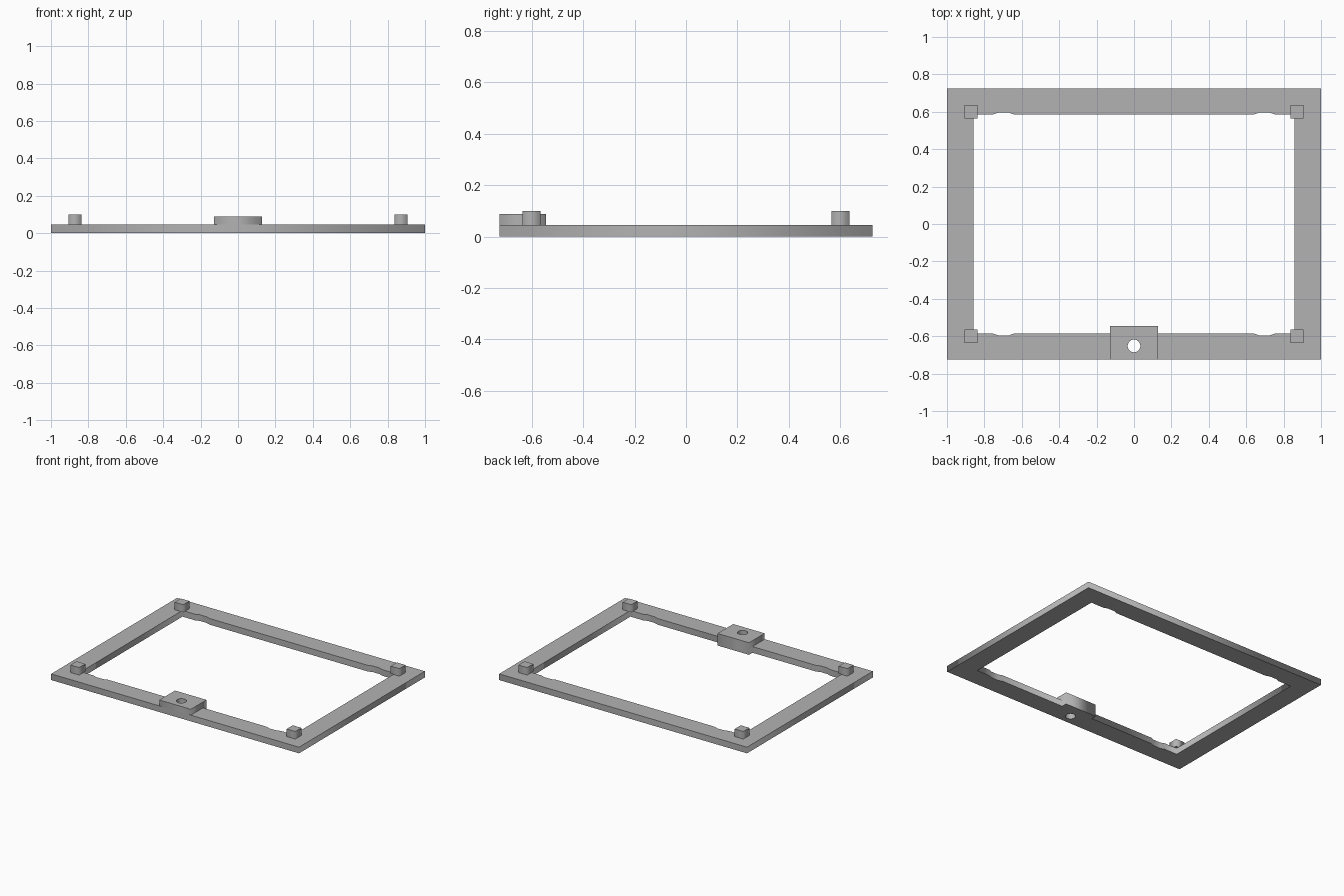
import bpy
from math import cos, sin, pi

cube = bpy.data.objects.get("Cube")
if cube:
    bpy.data.objects.remove(cube, do_unlink=True)

FRAME_TOP, TAB_TOP, POST_TOP = 0.045, 0.088, 0.1
OUT_X, OUT_Y = 1.0, 0.725
IN_X, IN_Y = 0.858, 0.585
TAB_X, TAB_Y = 0.127, -0.545

grey = bpy.data.materials.new("plain grey")
grey.use_nodes = True
colour = (0.45, 0.45, 0.45, 1)
grey.diffuse_color = colour
grey.node_tree.nodes["Principled BSDF"].inputs["Base Color"].default_value = colour


def slab(name, outlines, z0, z1):
    """Extrude flat outlines (later ones are holes) from z0 to z1."""
    curve = bpy.data.curves.new(name, "CURVE")
    curve.dimensions = "2D"
    curve.fill_mode = "BOTH"
    curve.extrude = (z1 - z0) / 2
    for outline in outlines:
        spline = curve.splines.new("POLY")
        spline.points.add(len(outline) - 1)
        for point, (x, y) in zip(spline.points, outline):
            point.co = (x, y, 0, 1)
        spline.use_cyclic_u = True
    temp = bpy.data.objects.new(name, curve)
    bpy.context.collection.objects.link(temp)
    mesh = bpy.data.meshes.new_from_object(
        temp.evaluated_get(bpy.context.evaluated_depsgraph_get()))
    bpy.data.objects.remove(temp, do_unlink=True)
    mesh.name = name
    mesh.materials.clear()
    mesh.materials.append(grey)
    obj = bpy.data.objects.new(name, mesh)
    obj.location.z = (z0 + z1) / 2
    bpy.context.collection.objects.link(obj)
    return obj


def rectangle(x0, x1, y0, y1):
    return [(x0, y0), (x1, y0), (x1, y1), (x0, y1)]


# Shallow notches in the long inner edges, and the tab bulging into the opening
notch = [(0.64, IN_Y), (0.67, IN_Y + 0.011), (0.725, IN_Y + 0.011), (0.755, IN_Y)]
right_half = [(TAB_X, TAB_Y), (TAB_X, -IN_Y)]
right_half += [(x, -y) for x, y in notch]
right_half += [(IN_X, -IN_Y), (IN_X, IN_Y)] + notch[::-1]
opening = right_half + [(-x, y) for x, y in reversed(right_half)]

# Screw hole through the tab
hole = [(0.034 * cos(i * pi / 16), -0.652 + 0.034 * sin(i * pi / 16)) for i in range(32)]

slab("frame", [rectangle(-OUT_X, OUT_X, -OUT_Y, OUT_Y), opening, hole], 0, FRAME_TOP)
slab("tab", [rectangle(-TAB_X, TAB_X, -OUT_Y, TAB_Y), hole], FRAME_TOP, TAB_TOP)

# Corner posts
for side, sx in (("left", 1), ("right", -1)):
    for end, sy in (("front", -1), ("back", 1)):
        x, y, half = sx * 0.872, sy * 0.6, 0.035
        slab(f"{end}_{side}_post",
             [rectangle(x - half, x + half, y - half, y + half)], FRAME_TOP, POST_TOP)
